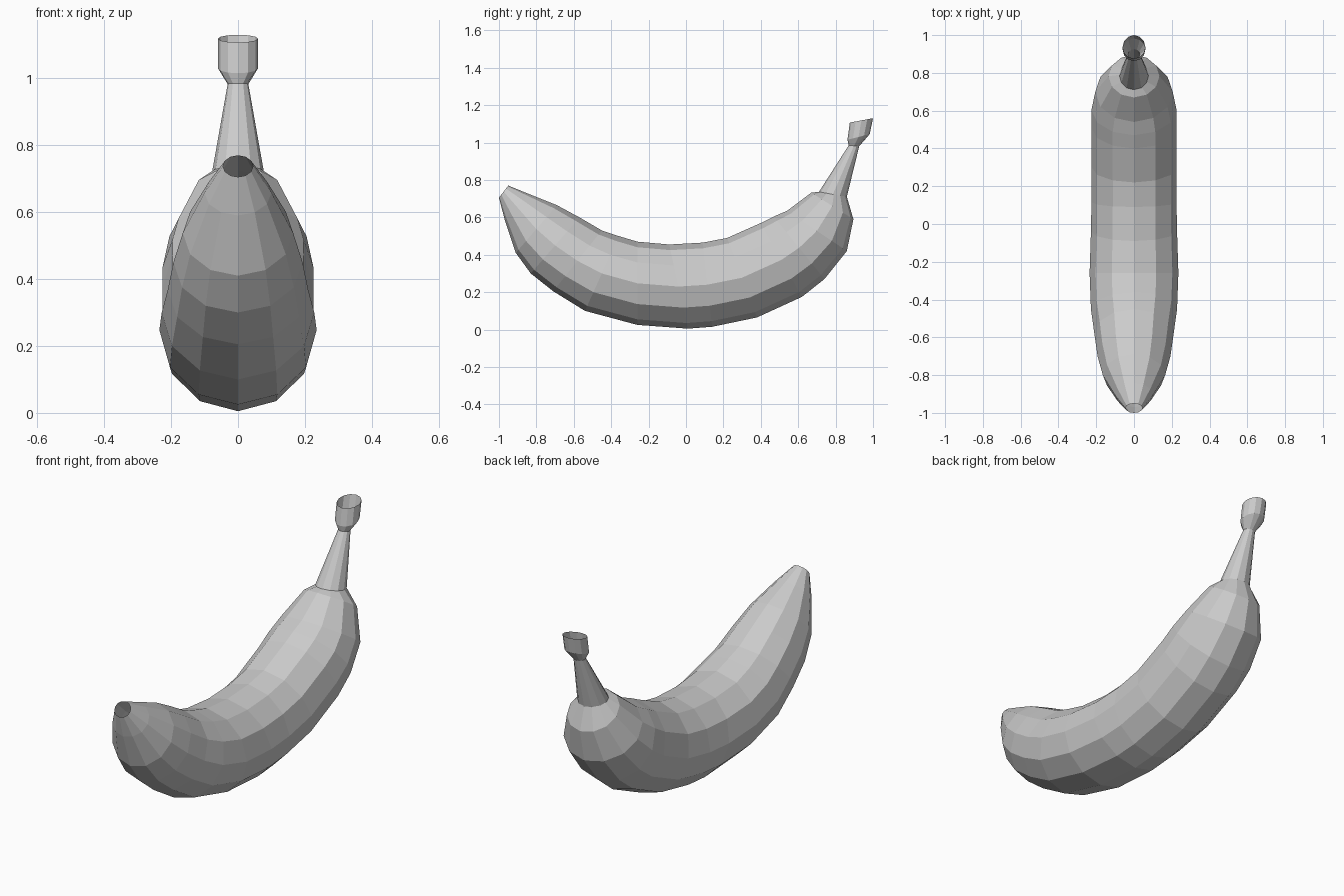
import bpy, bmesh, math
from mathutils import Vector

if "Cube" in bpy.data.objects:
    bpy.data.objects.remove(bpy.data.objects["Cube"])

SIDES = 12

def loft(name, sections):
    """Skin 12-sided rings; each section = inner y,z, outer y,z, half width."""
    bm = bmesh.new()
    rings = []
    for ty, tz, by, bz, hw in sections:
        top, bot = Vector((0, ty, tz)), Vector((0, by, bz))
        mid, up = (top + bot) / 2, (top - bot) / 2
        rings.append([bm.verts.new(mid + up * math.cos(a) + Vector((hw * math.sin(a), 0, 0)))
                      for a in (2 * math.pi * i / SIDES for i in range(SIDES))])
    for r, s in zip(rings, rings[1:]):
        for i in range(SIDES):
            j = (i + 1) % SIDES
            bm.faces.new((r[i], r[j], s[j], s[i]))
    bmesh.ops.recalc_face_normals(bm, faces=bm.faces)
    mesh = bpy.data.meshes.new(name)
    bm.to_mesh(mesh)
    bm.free()
    obj = bpy.data.objects.new(name, mesh)
    bpy.context.collection.objects.link(obj)
    return obj

# curved fruit body, from blossom tip to shoulder under the stem
loft("fruit_body", [
    (-.95, .77, -1.0, .705, .045),
    (-.84, .725, -.97, .59, .10),
    (-.69, .665, -.91, .41, .165),
    (-.57, .60, -.83, .30, .193),
    (-.45, .53, -.71, .205, .21),
    (-.36, .50, -.54, .10, .228),
    (-.26, .47, -.26, .025, .235),
    (-.09, .455, .01, .005, .228),
    (.09, .465, .14, .015, .225),
    (.22, .49, .38, .065, .225),
    (.40, .57, .62, .175, .226),
    (.47, .605, .74, .27, .225),
    (.54, .635, .86, .42, .205),
    (.67, .732, .895, .59, .135),
    (.72, .738, .86, .71, .075),
])

# tapered stem flaring into an open cut end
loft("stem", [
    (.71, .735, .86, .71, .077),
    (.87, .985, .926, .98, .031),
    (.863, 1.015, .982, 1.045, .06),
    (.876, 1.107, 1.0, 1.13, .06),
])
